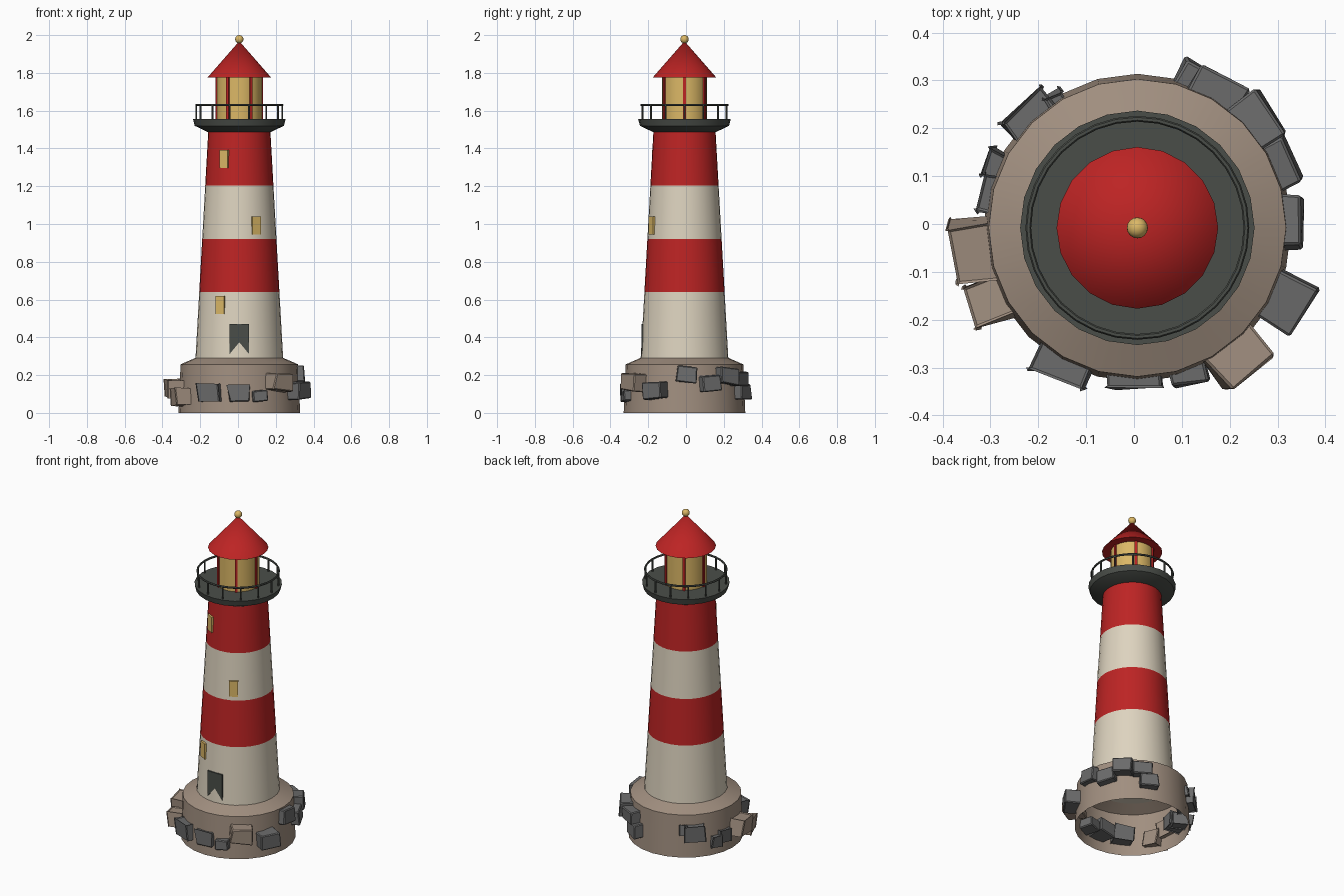
import bpy, bmesh, math, random
from mathutils import Vector, Matrix

if "Cube" in bpy.data.objects:
    bpy.data.objects.remove(bpy.data.objects["Cube"])

random.seed(4)
CX, CY = 0.007, -0.008          # tower axis


def mat(name, r, g, b):
    m = bpy.data.materials.new(name)
    lin = [c / 12.92 if c <= 0.04045 else ((c + 0.055) / 1.055) ** 2.4 for c in (r, g, b)]
    m.diffuse_color = (*lin, 1)
    m.use_nodes = True
    m.node_tree.nodes["Principled BSDF"].inputs["Base Color"].default_value = m.diffuse_color
    return m


RED = mat("red paint", 0.74, 0.14, 0.14)
CREAM = mat("cream paint", 0.87, 0.83, 0.75)
STONE = mat("warm stone", 0.63, 0.56, 0.50)
ROCK = mat("grey rock", 0.42, 0.42, 0.42)
IRON = mat("dark iron", 0.29, 0.305, 0.285)
GOLD = mat("warm gold", 0.86, 0.72, 0.40)


def finish(name, bm, mats, smooth=False, recalc=True):
    if recalc:
        bmesh.ops.recalc_face_normals(bm, faces=bm.faces[:])
    me = bpy.data.meshes.new(name)
    bm.to_mesh(me)
    bm.free()
    ob = bpy.data.objects.new(name, me)
    bpy.context.collection.objects.link(ob)
    for m in mats:
        me.materials.append(m)
    ob.location = (CX, CY, 0)
    if smooth:
        bpy.ops.object.select_all(action='DESELECT')
        ob.select_set(True)
        bpy.context.view_layer.objects.active = ob
        bpy.ops.object.shade_smooth_by_angle(angle=math.radians(30))
    return ob


def lathe(name, profile, n, mats, bands=None, smooth=True):
    """Spin (radius, z) points round the axis; radius 0 closes to a point."""
    bm = bmesh.new()
    rings = []
    for r, z in profile:
        if r == 0:
            rings.append([bm.verts.new((0, 0, z))] * n)
        else:
            rings.append([bm.verts.new((r * math.cos(2 * math.pi * i / n),
                                        r * math.sin(2 * math.pi * i / n), z)) for i in range(n)])
    for k, (a, b) in enumerate(zip(rings, rings[1:])):
        for i in range(n):
            j = (i + 1) % n
            f = bm.faces.new(list(dict.fromkeys((a[i], a[j], b[j], b[i]))))
            f.material_index = bands[k] if bands else 0
    return finish(name, bm, mats, smooth)


def add_box(bm, size, matrix, jitter=0):
    vs = bmesh.ops.create_cube(bm, size=1)["verts"]
    for v in vs:
        v.co = Vector([c * s * (1 + random.uniform(-jitter, jitter)) for c, s in zip(v.co, size)])
        v.co = matrix @ v.co


def radial(angle, r, z):
    """Frame whose x axis points outwards at the given angle."""
    return Matrix.Rotation(angle, 4, 'Z') @ Matrix.Translation((r, 0, z))


def tower_r(z):
    return 0.232 - (z - 0.29) * 0.067 / 1.19


# stone plinth, an open shell
lathe("plinth", [(0.322, 0), (0.311, 0.257), (0.233, 0.291)], 24, [STONE])

# striped tower
zs = [0.285, 0.64, 0.92, 1.205, 1.488]
lathe("tower", [(0, zs[0])] + [(tower_r(z), z) for z in zs], 32, [CREAM, RED], [0, 0, 1, 0, 1])

# gallery platform
lathe("gallery", [(0, 1.486), (0.165, 1.486), (0.236, 1.52), (0.245, 1.555), (0, 1.555)], 24, [IRON])

# gallery rail and posts
ring = [(0.228 + 0.006 * math.cos(a), 1.63 + 0.006 * math.sin(a))
        for a in [math.pi / 3 * k for k in range(7)]]
rail = lathe("gallery_rail", ring, 32, [IRON])
bm = bmesh.new()
for i in range(14):
    bmesh.ops.create_cone(bm, cap_ends=True, segments=6, radius1=0.005, radius2=0.005, depth=0.08,
                          matrix=radial(2 * math.pi * i / 14, 0.228, 1.59))
finish("gallery_posts", bm, [IRON])

# lantern room with six glazing bars
lathe("lantern_glass", [(0.12, 1.55), (0.12, 1.78)], 24, [GOLD])
bm = bmesh.new()
for i in range(6):
    add_box(bm, (0.015, 0.015, 0.222), radial(math.pi * i / 3, 0.119, 1.666))
finish("lantern_bars", bm, [RED])

# roof and ball finial
lathe("roof", [(0, 1.775), (0.169, 1.775), (0, 1.968)], 20, [RED])
bm = bmesh.new()
bmesh.ops.create_uvsphere(bm, u_segments=16, v_segments=10, radius=0.022,
                          matrix=Matrix.Translation((0, 0, 1.978)))
finish("finial", bm, [GOLD], True)

# windows, lying on the tapering wall
bm = bmesh.new()
for side, z in ((-1, 0.572), (1, 0.992), (-1, 1.343)):
    add_box(bm, (0.02, 0.05, 0.095), radial(-math.pi / 2 + side * 0.48, tower_r(z) - 0.002, z))
finish("windows", bm, [GOLD])

# door plate, its foot notched where it meets the wall
bm = bmesh.new()
outline = [(-0.051, 0.312), (0, 0.374), (0.051, 0.312), (0.051, 0.47), (-0.051, 0.47)]
front = bm.faces.new([bm.verts.new((x, -0.2285, z)) for x, z in outline])
ext = bmesh.ops.extrude_face_region(bm, geom=[front], use_keep_orig=True)
for v in ext["geom"]:
    if isinstance(v, bmesh.types.BMVert):
        v.co.y += 0.0095
bmesh.ops.triangulate(bm, faces=[f for f in bm.faces if len(f.verts) > 4])
finish("door", bm, [IRON])

# rocks: angle, outer radius, centre height, width, height, is warm stone
rocks = [
    (67, 0.365, 0.11, 0.10, 0.08, 0), (60, 0.365, 0.18, 0.11, 0.075, 0),
    (42, 0.375, 0.195, 0.11, 0.085, 0), (24, 0.355, 0.155, 0.10, 0.085, 0),
    (2, 0.345, 0.20, 0.11, 0.085, 0), (-26, 0.39, 0.118, 0.11, 0.085, 0),
    (-52, 0.385, 0.162, 0.12, 0.095, 1), (-70, 0.345, 0.09, 0.075, 0.06, 0),
    (-91, 0.335, 0.103, 0.11, 0.085, 0), (-119, 0.355, 0.108, 0.115, 0.085, 0),
    (-153, 0.385, 0.082, 0.09, 0.08, 1), (-172, 0.39, 0.125, 0.125, 0.085, 1),
    (167, 0.335, 0.10, 0.08, 0.07, 0), (157, 0.345, 0.085, 0.06, 0.06, 0),
    (134, 0.355, 0.155, 0.11, 0.09, 0), (123, 0.33, 0.17, 0.04, 0.05, 0),
]
for i, (deg, r, z, w, h, warm) in enumerate(rocks):
    bm = bmesh.new()
    depth = 0.11
    m = radial(math.radians(deg), r - depth / 2, z)
    m = m @ Matrix.Rotation(random.uniform(-0.15, 0.15), 4, 'Z') \
          @ Matrix.Rotation(random.uniform(-0.12, 0.12), 4, 'X')
    add_box(bm, (depth, w, h), m, 0.12)
    bmesh.ops.bevel(bm, geom=bm.edges[:], offset=0.005, segments=1, affect='EDGES')
    finish(f"rock_{i + 1}", bm, [STONE if warm else ROCK])
